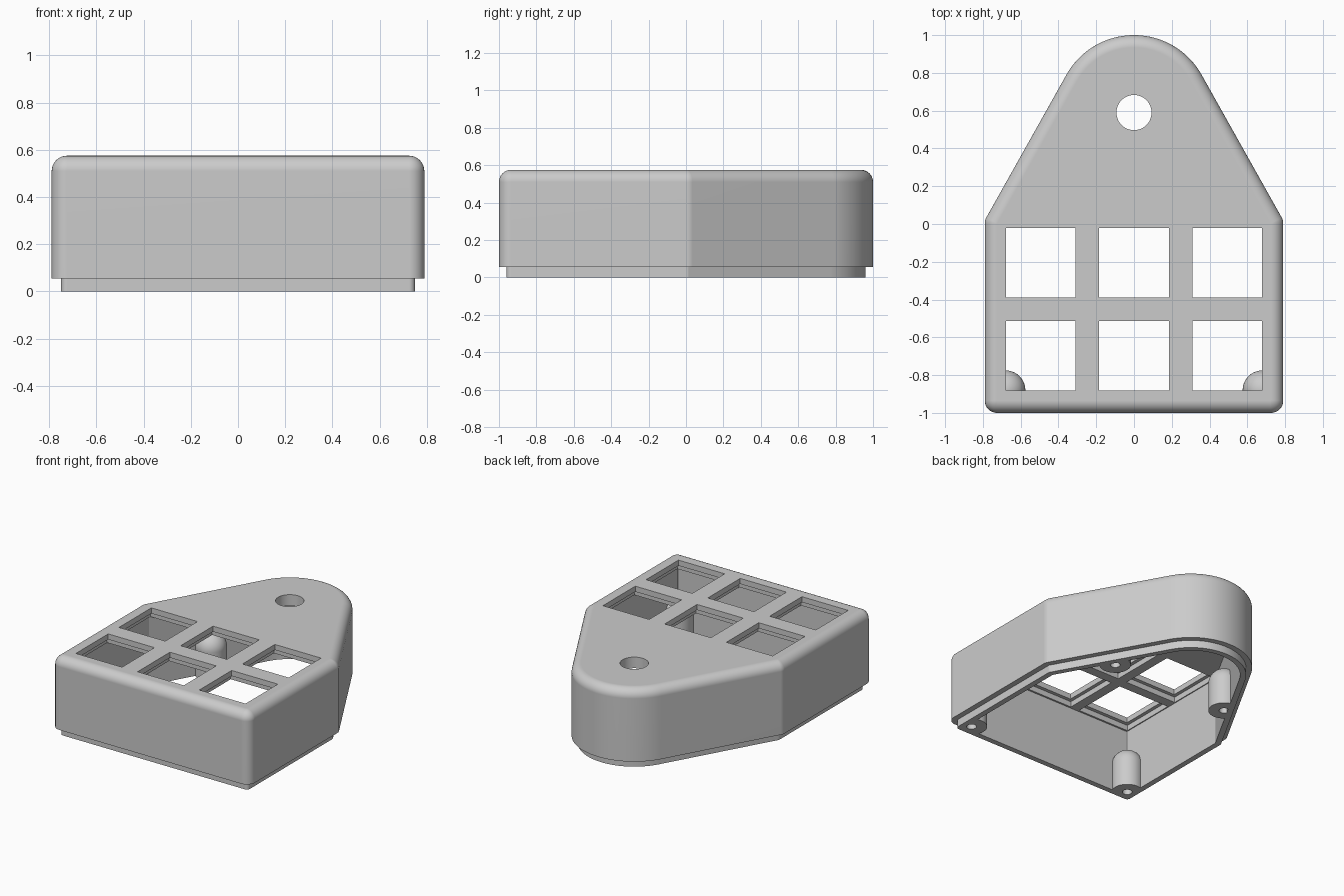
import bpy, bmesh, math
from mathutils import Vector

default = bpy.data.objects.get("Cube")
if default:
    bpy.data.objects.remove(default, do_unlink=True)

grey = bpy.data.materials.new("light grey plastic")
grey.use_nodes = True
COLOUR = (0.6, 0.6, 0.6, 1)
grey.diffuse_color = COLOUR
grey.node_tree.nodes["Principled BSDF"].inputs["Base Color"].default_value = COLOUR

# Main dimensions
HALF_W, FRONT_Y, HEIGHT = 0.79, -1.0, 0.575
TIP_Y, TIP_R = 0.59, 0.41            # rounded back end, concentric with the cable hole
SLOPE = math.radians(29.3)           # direction the slanted side walls face
FILLET, LIP, LIP_Z, WALL, TOP = 0.065, 0.04, 0.055, 0.08, 0.08


def arc(cx, cy, r, a0, a1, n):
    return [(cx + r * math.cos(a0 + (a1 - a0) * i / n),
             cy + r * math.sin(a0 + (a1 - a0) * i / n)) for i in range(n + 1)]


def outline(d):
    """Plan of the case, moved inwards by d, with the same point count for any d."""
    r = max(FILLET - d, 0.004)
    x = HALF_W - d - r
    side_y = (math.sin(SLOPE) * TIP_Y + TIP_R - d - r - math.cos(SLOPE) * x) / math.sin(SLOPE)
    half = arc(x, FRONT_Y + d + r, r, -math.pi / 2, 0, 8)
    half += arc(x, side_y, r, 0, SLOPE, 4)
    half += arc(0, TIP_Y, TIP_R - d, SLOPE, math.pi / 2, 20)
    return half + [(-px, py) for px, py in reversed(half[:-1])]


def new_object(name, bm):
    bmesh.ops.recalc_face_normals(bm, faces=bm.faces)
    mesh = bpy.data.meshes.new(name)
    bm.to_mesh(mesh)
    bm.free()
    mesh.materials.append(grey)
    ob = bpy.data.objects.new(name, mesh)
    bpy.context.collection.objects.link(ob)
    return ob


def loft(name, rings):
    """Closed solid through plan outlines given as (inset, height)."""
    bm = bmesh.new()
    loops = [[bm.verts.new((x, y, z)) for x, y in outline(d)] for d, z in rings]
    for a, b in zip(loops, loops[1:]):
        for i in range(len(a)):
            j = (i + 1) % len(a)
            bm.faces.new((a[i], a[j], b[j], b[i]))
    bm.faces.new(loops[0])
    bm.faces.new(loops[-1])
    return new_object(name, bm)


def select(ob):
    bpy.ops.object.select_all(action='DESELECT')
    ob.select_set(True)
    bpy.context.view_layer.objects.active = ob


def boolean(ob, cutter, operation):
    mod = ob.modifiers.new("cut", 'BOOLEAN')
    mod.object, mod.operation, mod.solver = cutter, operation, 'EXACT'
    select(ob)
    bpy.ops.object.modifier_apply(modifier=mod.name)
    bpy.data.objects.remove(cutter, do_unlink=True)


def smooth(ob):
    select(ob)
    bpy.ops.object.shade_smooth_by_angle(angle=math.radians(30))
    mod = ob.modifiers.new("even shading", 'WEIGHTED_NORMAL')
    mod.keep_sharp = True


def window_cutter(size, z0, z1, with_hole):
    """Six square blocks, plus the round cable hole if wanted."""
    bm = bmesh.new()
    for cx in (-0.493, 0, 0.493):
        for cy in (-0.205, -0.697):
            cube = bmesh.ops.create_cube(bm, size=1)["verts"]
            bmesh.ops.scale(bm, vec=(size, size, z1 - z0), verts=cube)
            bmesh.ops.translate(bm, vec=(cx, cy, (z0 + z1) / 2), verts=cube)
    if with_hole:
        cyl = bmesh.ops.create_cone(bm, cap_ends=True, segments=48, radius1=0.093,
                                    radius2=0.093, depth=z1 - z0)["verts"]
        bmesh.ops.translate(bm, vec=(0, TIP_Y, (z0 + z1) / 2), verts=cyl)
    ob = new_object("window_cutter", bm)
    ob.hide_render = True
    return ob


# Case shell: ceiling, inner wall, stepped lip, outer wall, rounded top edge
rings = [(WALL, HEIGHT - TOP), (WALL, 0), (LIP, 0), (LIP, LIP_Z), (0, LIP_Z)]
for i in range(9):
    a = math.pi / 2 * i / 8
    rings.append((FILLET * (1 - math.cos(a)), HEIGHT - FILLET * (1 - math.sin(a))))
case = loft("case_shell", rings)

# Windows through the top, with a wider recess underneath
boolean(case, window_cutter(0.369, 0.4, 0.7, True), 'DIFFERENCE')
boolean(case, window_cutter(0.42, 0.4, HEIGHT - 0.04, False), 'DIFFERENCE')
smooth(case)

# Screw posts: domed columns with a blind hole, trimmed to the inside of the walls
POST_R, POST_Z = 0.105, 0.205
profile = [(0, 0.16), (0.033, 0.16), (0.033, 0), (POST_R, 0)]
profile += arc(0, POST_Z, POST_R, 0, math.pi / 2, 10)
profile[-1] = (0, POST_Z + POST_R)
for side, sx in (("left", 1), ("right", -1)):
    for place, cx, cy in (("front", 0.68, -0.88), ("back", 0.475, 0.37)):
        bm = bmesh.new()
        verts = [bm.verts.new((r, 0, z)) for r, z in profile]
        edges = [bm.edges.new(pair) for pair in zip(verts, verts[1:])]
        bmesh.ops.spin(bm, geom=verts + edges, cent=(0, 0, 0), axis=(0, 0, 1),
                       angle=2 * math.pi, steps=40)
        bmesh.ops.remove_doubles(bm, verts=bm.verts, dist=0.0005)
        bmesh.ops.translate(bm, vec=Vector((sx * cx, cy, 0)), verts=bm.verts)
        post = new_object(f"{place}_{side}_screw_post", bm)
        trim = loft("post_trim", [(WALL - 0.002, -0.1), (WALL - 0.002, 0.45)])
        trim.hide_render = True
        boolean(post, trim, 'INTERSECT')
        smooth(post)
